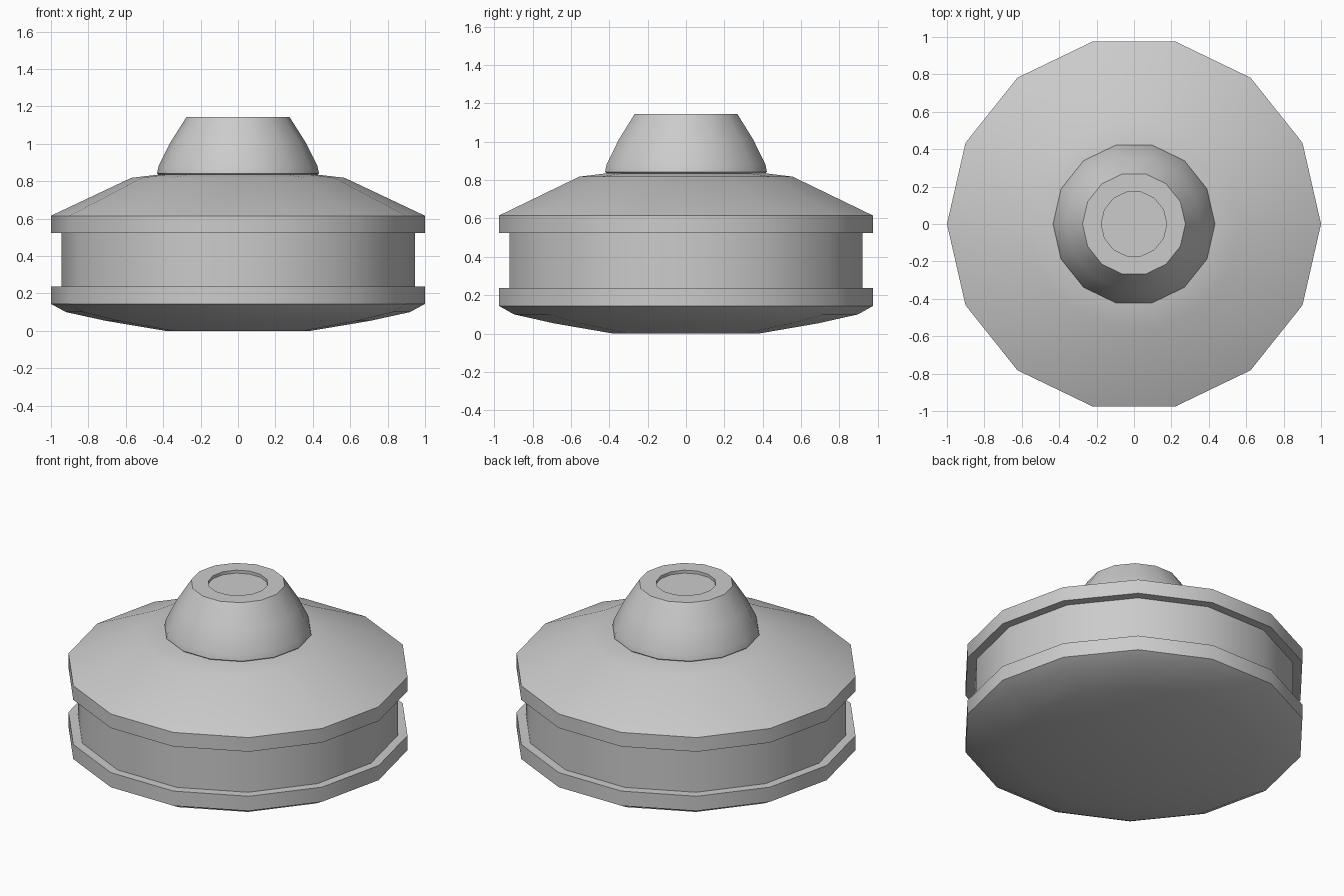
import bpy, bmesh, math

if "Cube" in bpy.data.objects:
    bpy.data.objects.remove(bpy.data.objects["Cube"])

SIDES = 14


def lathe(name, profile):
    """Revolve (radius, z) points around z; radius 0 makes a closed pole."""
    bm = bmesh.new()
    rings = []
    for r, z in profile:
        if r == 0:
            rings.append([bm.verts.new((0, 0, z))] * SIDES)
        else:
            angles = [2 * math.pi * i / SIDES for i in range(SIDES)]
            rings.append([bm.verts.new((r * math.cos(a), r * math.sin(a), z)) for a in angles])
    for low, high in zip(rings, rings[1:]):
        for i in range(SIDES):
            j = (i + 1) % SIDES
            corners = list(dict.fromkeys((low[i], low[j], high[j], high[i])))
            bm.faces.new(corners)
    mesh = bpy.data.meshes.new(name)
    bm.to_mesh(mesh)
    bm.free()
    obj = bpy.data.objects.new(name, mesh)
    bpy.context.collection.objects.link(obj)
    bpy.ops.object.select_all(action='DESELECT')
    obj.select_set(True)
    bpy.context.view_layer.objects.active = obj
    bpy.ops.object.shade_smooth_by_angle(angle=math.radians(32))
    return obj


# Shallow dish, lower rim, recessed band, upper rim and sloping shoulder
lathe("body", [
    (0, 0), (0.39, 0), (0.705, 0.053), (0.92, 0.10), (1, 0.144),
    (1, 0.238), (0.945, 0.238), (0.945, 0.524), (1, 0.524),
    (1, 0.615), (0.57, 0.818), (0.425, 0.835),
])

# Tapered neck with a thin collar and a shallow round recess on top
lathe("neck", [
    (0.425, 0.835), (0.433, 0.842), (0.425, 0.88), (0.36, 1.01),
    (0.275, 1.144), (0.175, 1.144), (0.175, 1.125), (0, 1.125),
])
